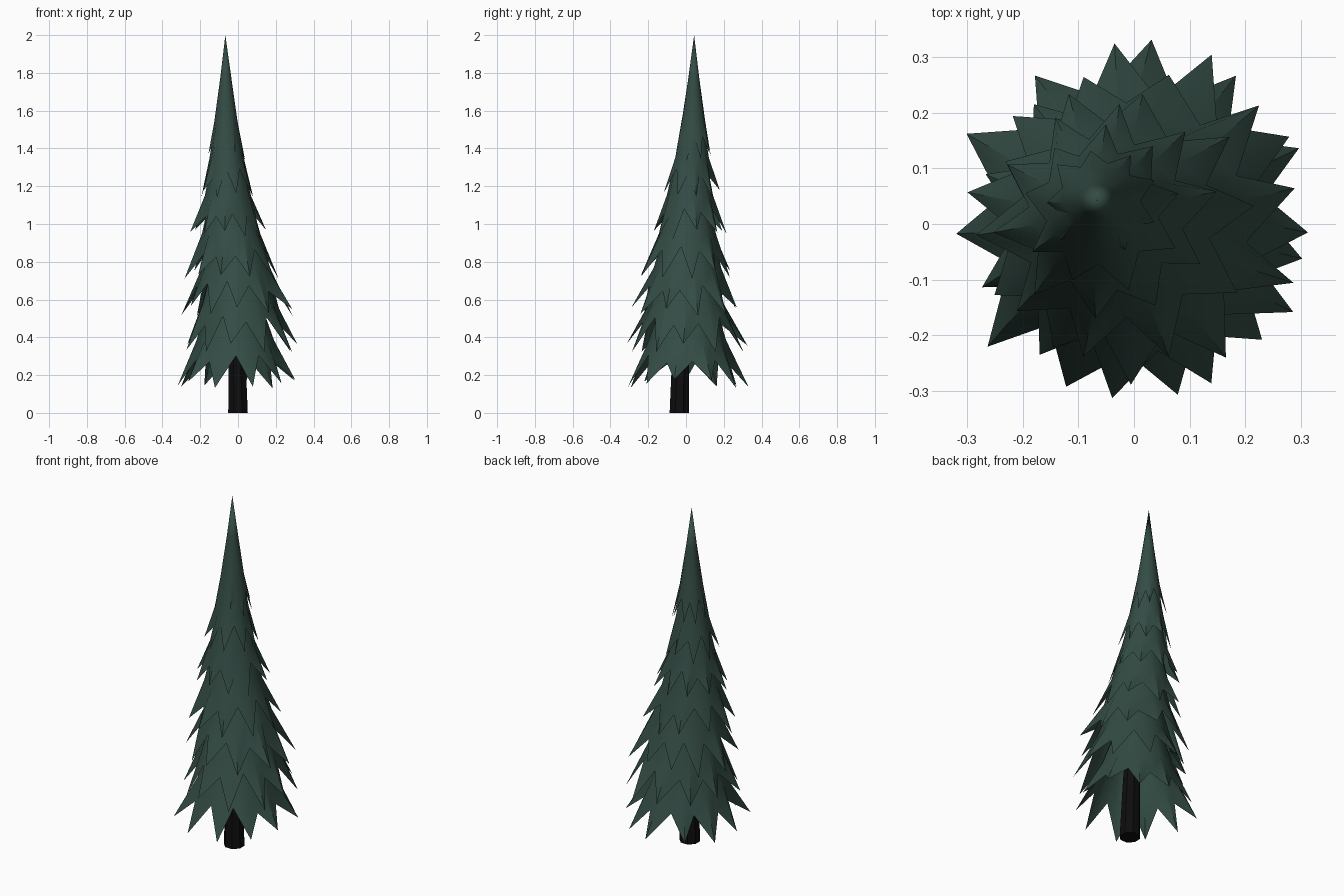
import bpy, bmesh, math, random

if "Cube" in bpy.data.objects:
    bpy.data.objects.remove(bpy.data.objects["Cube"])

random.seed(4)


def material(name, rgb):
    m = bpy.data.materials.new(name)
    m.diffuse_color = (*rgb, 1)
    m.use_nodes = True
    m.node_tree.nodes["Principled BSDF"].inputs["Base Color"].default_value = m.diffuse_color
    return m


needle = material("dark_green", (0.034, 0.072, 0.059))
bark = material("black_bark", (0.004, 0.004, 0.004))

TIP = (-0.067, 0.043, 2.0)


def make_object(name, bm, mat, angle):
    me = bpy.data.meshes.new(name)
    bm.to_mesh(me)
    bm.free()
    ob = bpy.data.objects.new(name, me)
    bpy.context.collection.objects.link(ob)
    me.materials.append(mat)
    bpy.ops.object.select_all(action='DESELECT')
    ob.select_set(True)
    bpy.context.view_layer.objects.active = ob
    bpy.ops.object.shade_smooth_by_angle(angle=math.radians(angle))
    return ob


# Open skirt of branches: jagged rim, shoulder ring, apex; leaning to the tip
def skirt(name, cx, cy, z, radius, apex, n, phase, jit):
    bm = bmesh.new()

    def axis(h):
        t = max(0.0, (h - z) / (TIP[2] - z))
        return cx + (TIP[0] - cx) * t, cy + (TIP[1] - cy) * t

    def ring_vert(r, h, a):
        ox, oy = axis(h)
        return bm.verts.new((ox + r * math.cos(a), oy + r * math.sin(a), h))

    rim, shoulder, upper = [], [], []
    drop = 0.10 + 0.1 * radius
    for i in range(2 * n):
        a = math.radians(phase) + math.pi * i / n
        ja = random.uniform(-0.06, 0.06)
        jr = random.uniform(-jit, jit * 0.5)
        jz = random.uniform(-0.03, 0.03)
        if i % 2 == 0:
            rim.append(ring_vert(radius * (1 + jr), z + jz, a + ja))
            k = 0.62
        else:
            rim.append(ring_vert(radius * 0.70 * (1 + jr * 0.5), z + drop + jz, a + ja))
            k = 0.58
        hs = z + drop * 1.75
        shoulder.append(ring_vert(radius * k, hs, a))
        upper.append(ring_vert(radius * 0.29, hs + (apex - hs) * 0.5, a))
    top = bm.verts.new((*axis(apex), apex))
    m = 2 * n
    for i in range(m):
        j = (i + 1) % m
        bm.faces.new((rim[i], rim[j], shoulder[j], shoulder[i]))
        bm.faces.new((shoulder[i], shoulder[j], upper[j], upper[i]))
        bm.faces.new((upper[i], upper[j], top))
    return make_object(name, bm, needle, 45)


# Branch tiers from bottom to top: x, y, rim height, radius, apex, points, phase, jitter
tiers = [
    (-0.005, 0.000, 0.15, 0.335, 1.05, 11, 185, 0.07),
    (0.015, -0.005, 0.35, 0.320, 1.25, 11, 1, 0.10),
    (0.000, 0.005, 0.54, 0.295, 1.42, 11, 172, 0.10),
    (-0.030, 0.000, 0.73, 0.250, 1.60, 10, 5, 0.09),
    (-0.050, 0.015, 0.94, 0.200, 1.75, 10, 190, 0.09),
    (-0.058, 0.025, 1.15, 0.148, 1.92, 9, 10, 0.08),
    (-0.060, 0.038, 1.35, 0.102, 2.00, 9, 180, 0.07),
]
for i, t in enumerate(tiers):
    skirt(f"branch_tier_{i + 1}", *t)

# Trunk: eight-sided, slightly tapered and leaning, running up inside the branches
bm = bmesh.new()
sides = 8
rings = []
for x, y, z, r in ((0.0, -0.035, 0.0, 0.056), (-0.006, -0.028, 0.35, 0.047),
                   (-0.025, -0.005, 0.85, 0.03)):
    rings.append([bm.verts.new((x + r * math.cos(math.tau * (k + 0.5) / sides),
                                y + r * math.sin(math.tau * (k + 0.5) / sides), z))
                  for k in range(sides)])
for lo, hi in zip(rings, rings[1:]):
    for k in range(sides):
        j = (k + 1) % sides
        bm.faces.new((lo[k], lo[j], hi[j], hi[k]))
bm.faces.new(rings[0][::-1])
bm.faces.new(rings[-1])
make_object("trunk", bm, bark, 30)
